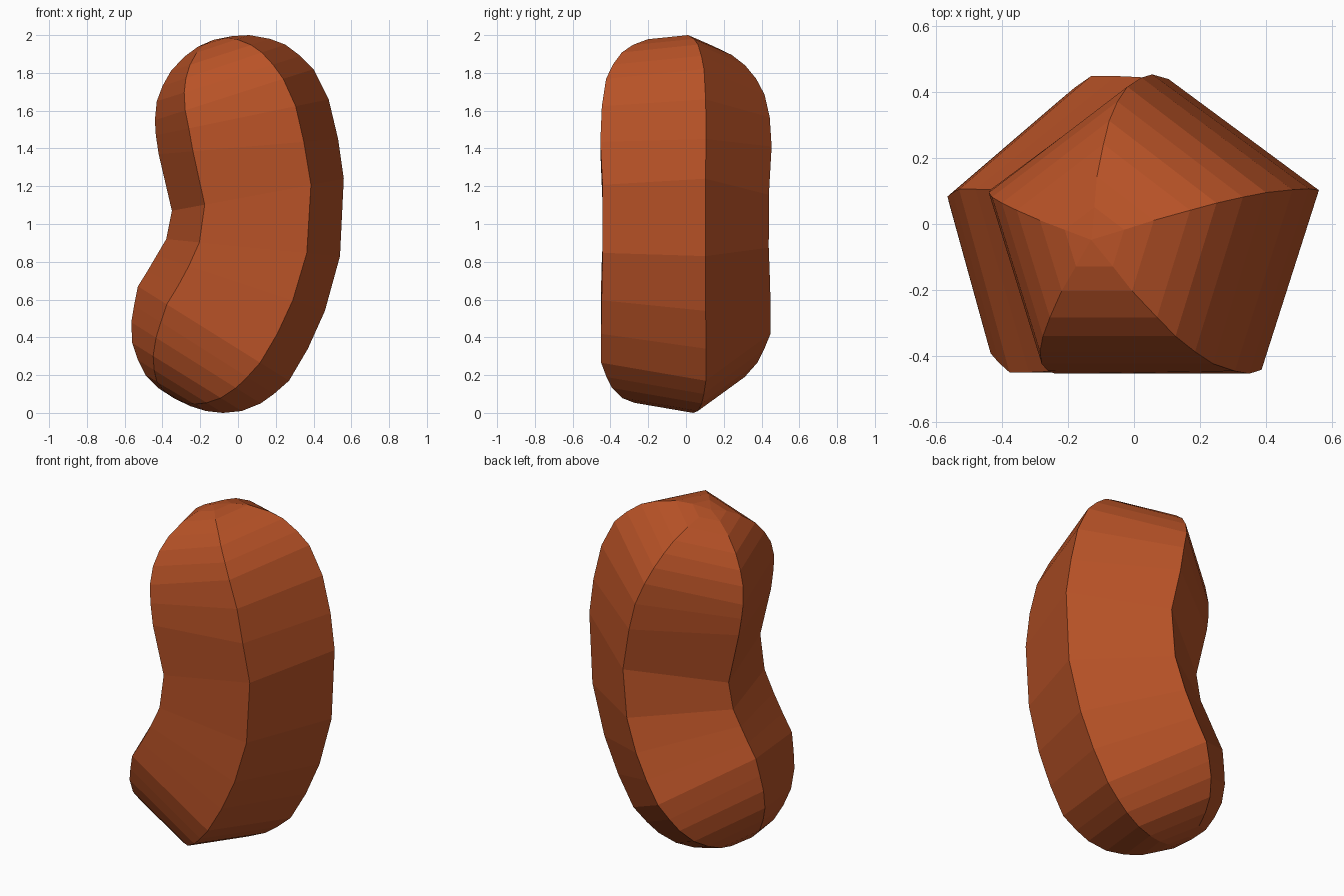
import bpy, bmesh, math
from mathutils import Vector

if "Cube" in bpy.data.objects:
    bpy.data.objects.remove(bpy.data.objects["Cube"])

# Bean silhouette: each ring given by its inner (left) and outer (right) corner in x, z
RINGS = [
    (-.42, .13, -.25, .035), (-.49, .20, -.17, .01), (-.53, .28, -.08, .0),
    (-.56, .37, .02, .01), (-.565, .48, .12, .05), (-.55, .57, .19, .10),
    (-.53, .67, .27, .17), (-.48, .75, .37, .34), (-.43, .835, .46, .54),
    (-.38, .92, .54, .83), (-.35, 1.07, .56, 1.24), (-.42, 1.37, .53, 1.45),
    (-.435, 1.47, .48, 1.66), (-.44, 1.55, .40, 1.82), (-.43, 1.65, .33, 1.89),
    (-.40, 1.73, .25, 1.95), (-.355, 1.81, .17, 1.98), (-.285, 1.885, .06, 2.0),
    (-.21, 1.94, -.03, 1.995),
]
BOTTOM, TOP = (-.335, .075), (-.13, 1.975)
YC = -.048  # depth of the pentagon centres

bm = bmesh.new()


def pentagon(lx, lz, rx, rz):
    """Five-sided section whose two side corners are the given points."""
    left, right = Vector((lx, 0, lz)), Vector((rx, 0, rz))
    centre = (left + right) / 2 + Vector((0, YC, 0))
    axis = (right - left).normalized()
    r = (right - left).length / (2 * math.cos(math.radians(18)))
    return [bm.verts.new(centre + axis * r * math.cos(a) + Vector((0, r * math.sin(a), 0)))
            for a in (math.radians(90 + 72 * i) for i in range(5))]


# Swept body
rings = [pentagon(*r) for r in RINGS]
for a, b in zip(rings, rings[1:]):
    for i in range(5):
        j = (i + 1) % 5
        bm.faces.new((a[i], a[j], b[j], b[i]))

# Pointed ends
for ring, (x, z) in ((rings[0], BOTTOM), (rings[-1], TOP)):
    pole = bm.verts.new((x, YC, z))
    for i in range(5):
        bm.faces.new((ring[i], ring[(i + 1) % 5], pole))

bmesh.ops.recalc_face_normals(bm, faces=bm.faces)
mesh = bpy.data.meshes.new("bean")
bm.to_mesh(mesh)
bm.free()
bean = bpy.data.objects.new("bean", mesh)
bpy.context.collection.objects.link(bean)

# Red-brown skin
skin = bpy.data.materials.new("bean_skin")
skin.diffuse_color = (.48, .085, .02, 1)
skin.use_nodes = True
skin.node_tree.nodes["Principled BSDF"].inputs["Base Color"].default_value = skin.diffuse_color
mesh.materials.append(skin)
